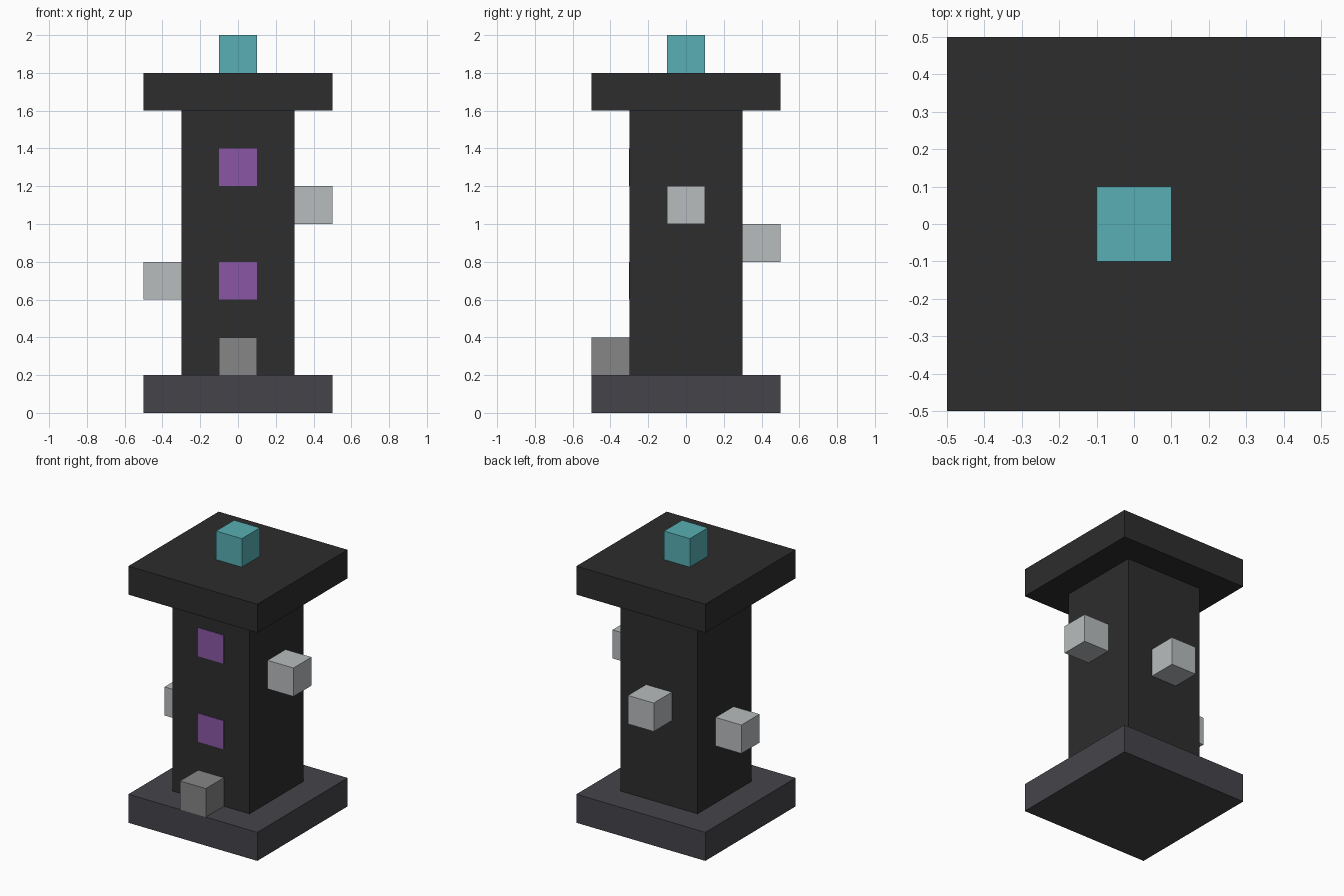
import bpy

cube = bpy.data.objects.get("Cube")
if cube:
    bpy.data.objects.remove(cube, do_unlink=True)


def srgb(r, g, b):
    """Convert 0-255 display values to a linear colour."""
    def lin(c):
        c /= 255
        return c / 12.92 if c <= 0.04045 else ((c + 0.055) / 1.055) ** 2.4
    return (lin(r), lin(g), lin(b), 1)


def material(name, colour):
    mat = bpy.data.materials.new(name)
    mat.use_nodes = True
    mat.diffuse_color = colour
    mat.node_tree.nodes["Principled BSDF"].inputs["Base Color"].default_value = colour
    return mat


def box(name, centre, size, mat):
    bpy.ops.mesh.primitive_cube_add(size=1, location=centre)
    obj = bpy.context.object
    obj.name = name
    obj.scale = size
    bpy.ops.object.transform_apply(location=False, rotation=False, scale=True)
    obj.data.materials.append(mat)
    return obj


charcoal = material("charcoal", srgb(45, 45, 45))
slate = material("slate", srgb(69, 68, 73))
purple = material("purple", srgb(138, 86, 166))
teal = material("teal", srgb(88, 175, 180))
pale_grey = material("pale grey", srgb(184, 188, 190))
mid_grey = material("mid grey", srgb(134, 134, 134))

BLOCK = (0.2, 0.2, 0.2)

# Tower body: base slab, square column, overhanging cap, beacon
box("base_slab", (0, 0, 0.1), (1, 1, 0.2), slate)
box("column", (0, 0, 0.9), (0.6, 0.6, 1.4), charcoal)
box("cap_slab", (0, 0, 1.7), (1, 1, 0.2), charcoal)
box("beacon", (0, 0, 1.9), BLOCK, teal)

# Doorstep block in front of the column
box("doorstep", (0, -0.4, 0.3), BLOCK, mid_grey)

# Blocks jutting from the sides, climbing around the column
for side, x, y, z in (("right", -0.4, 0, 0.7), ("back", 0, 0.4, 0.9), ("left", 0.4, 0, 1.1)):
    box(side + "_block", (x, y, z), BLOCK, pale_grey)

# Thin window plates on the front
for level, z in (("lower", 0.7), ("upper", 1.3)):
    box(level + "_window", (0, -0.3, z), (0.2, 0.006, 0.2), purple)
